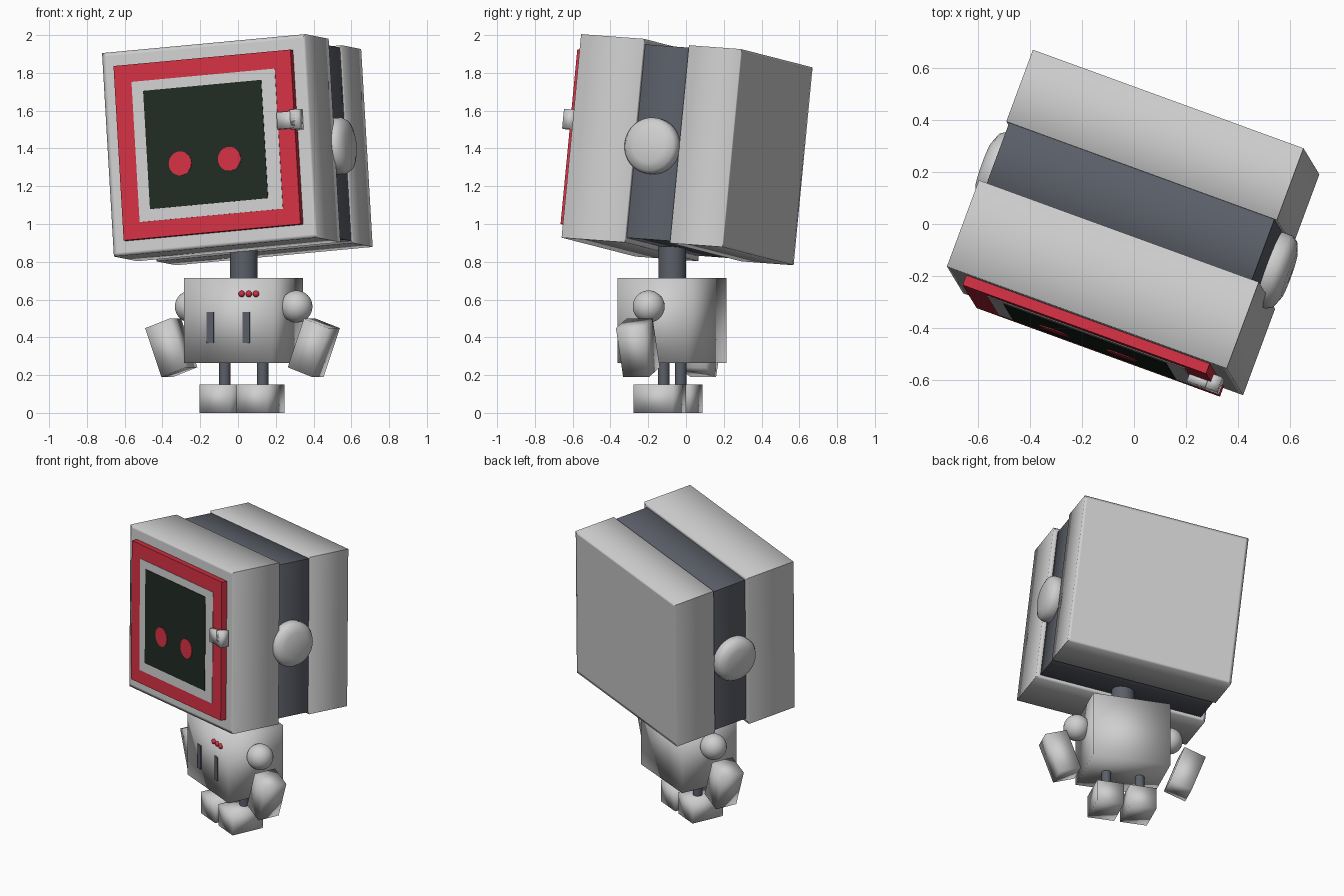
import bpy
import bmesh
from math import radians, pi
from mathutils import Matrix, Euler, Vector

if "Cube" in bpy.data.objects:
    bpy.data.objects.remove(bpy.data.objects["Cube"], do_unlink=True)


def material(name, rgb):
    m = bpy.data.materials.new(name)
    m.use_nodes = True
    m.diffuse_color = (*rgb, 1)
    node = next(n for n in m.node_tree.nodes if n.type == "BSDF_PRINCIPLED")
    node.inputs["Base Color"].default_value = (*rgb, 1)
    return m


SHELL = material("pale grey shell", (0.62, 0.62, 0.62))
DARK = material("slate grey", (0.105, 0.115, 0.14))
RED = material("signal red", (0.65, 0.03, 0.055))
SCREEN = material("dark green screen", (0.014, 0.024, 0.016))

# Frames of the tilted head and of the turned body
HEAD = Euler((radians(-4), radians(-5), radians(-20))).to_matrix().to_4x4()
BODY = Matrix.Translation((0.03, -0.073, 0)) @ Matrix.Rotation(radians(-24), 4, "Z")
MID_X, MID_Z = 0.123, 1.377


def finish(name, bm, frame, mat, smooth):
    bm.transform(frame)
    bmesh.ops.recalc_face_normals(bm, faces=bm.faces)
    for f in bm.faces:
        f.smooth = smooth
    mesh = bpy.data.meshes.new(name)
    bm.to_mesh(mesh)
    bm.free()
    mesh.materials.append(mat)
    ob = bpy.data.objects.new(name, mesh)
    bpy.context.collection.objects.link(ob)
    return ob


def box(name, frame, mat, centre, size, turn=0, smooth=False):
    bm = bmesh.new()
    bmesh.ops.create_cube(bm, size=1)
    bm.transform(Matrix.Translation(centre) @ Matrix.Rotation(turn, 4, "Y")
                 @ Matrix.Diagonal((*size, 1)))
    return finish(name, bm, frame, mat, smooth)


def slab(name, mat, rings):
    """Rectangular rings (y, half width, half height) joined front to back."""
    bm = bmesh.new()
    loops = []
    for y, w, h in rings:
        loops.append([bm.verts.new((MID_X + sx * w, y, MID_Z + sz * h))
                      for sx, sz in ((-1, -1), (1, -1), (1, 1), (-1, 1))])
    for a, b in zip(loops, loops[1:]):
        for i in range(4):
            j = (i + 1) % 4
            bm.faces.new((a[i], a[j], b[j], b[i]))
    bm.faces.new(loops[0])
    bm.faces.new(loops[-1])
    for a, b in zip(loops, loops[1:]):
        for u, v in zip(a, b):
            bm.edges.get((u, v)).smooth = False
    return finish(name, bm, HEAD, mat, True)


def shell_slab(name, mat, y0, y1, w, h, rim=0.02):
    return slab(name, mat, [(y0, w - rim, h - rim), (y0, w, h), ((y0 + y1) / 2, w, h),
                            (y1, w, h), (y1, w - rim, h - rim)])


def lathe(name, frame, mat, profile, segments=32):
    """Turn (radius, z) points about z, closed with caps."""
    bm = bmesh.new()
    pts = [bm.verts.new((r, 0, z)) for r, z in profile]
    edges = [bm.edges.new(p) for p in zip(pts, pts[1:])]
    bmesh.ops.spin(bm, geom=pts + edges, cent=(0, 0, 0), axis=(0, 0, 1),
                   angle=2 * pi, steps=segments)
    bmesh.ops.remove_doubles(bm, verts=bm.verts, dist=1e-5)
    bmesh.ops.holes_fill(bm, edges=bm.edges)
    ob = finish(name, bm, frame, mat, True)
    bpy.ops.object.select_all(action="DESELECT")
    ob.select_set(True)
    bpy.context.view_layer.objects.active = ob
    bpy.ops.object.shade_smooth_by_angle(angle=radians(50))
    return ob


def rod(name, frame, mat, centre, radius, length, axis=(0, 0, 1)):
    turn = Vector(axis).to_track_quat("Z", "Y").to_matrix().to_4x4()
    return lathe(name, frame @ Matrix.Translation(centre) @ turn, mat,
                 [(radius, -length / 2), (radius, length / 2)], 24)


def ball(name, frame, mat, centre, radius):
    bm = bmesh.new()
    bmesh.ops.create_uvsphere(bm, u_segments=24, v_segments=16, radius=radius)
    bm.transform(Matrix.Translation(centre))
    return finish(name, bm, frame, mat, True)


# Head: two pale shells with a dark core between them
shell_slab("front_shell", SHELL, -0.535, -0.18, 0.575, 0.542)
shell_slab("head_core", DARK, -0.2, 0.09, 0.545, 0.515)
shell_slab("back_shell", SHELL, 0.07, 0.365, 0.556, 0.527)

# Face: red surround, pale bezel, screen and eyes
box("face_surround", HEAD, RED, (MID_X, -0.553, 1.376), (1.0, 0.046, 0.929))
box("screen_bezel", HEAD, SHELL, (MID_X + 0.002, -0.576, 1.374), (0.81, 0.006, 0.747))
box("screen", HEAD, SCREEN, (0.117, -0.579, 1.379), (0.667, 0.006, 0.63))
for name, x in (("right_eye", -0.031), ("left_eye", 0.247)):
    rod(name, HEAD, RED, (x, -0.583, 1.291), 0.064, 0.006, (0, -1, 0))

# Latch on the face surround
box("latch_plate", HEAD, SHELL, (0.592, -0.585, 1.467), (0.115, 0.04, 0.09), smooth=True)
box("latch_grip", HEAD, SHELL, (0.635, -0.575, 1.467), (0.05, 0.06, 0.105), smooth=True)

# Round ear pods
EAR = [(0.125, 0.5), (0.15, 0.545), (0.15, 0.585), (0.135, 0.61), (0.09, 0.628), (0, 0.632)]
for name, side in (("left_ear", 1), ("right_ear", -1)):
    place = HEAD @ Matrix.Translation((MID_X, -0.078, 1.356)) @ Matrix.Rotation(side * pi / 2, 4, "Y")
    lathe(name, place, SHELL, EAR)

# Neck and torso
rod("neck", BODY, DARK, (0, 0, 0.78), 0.074, 0.2)
box("torso", BODY, SHELL, (0, 0, 0.49), (0.51, 0.405, 0.45), smooth=True)

# Chest details
for i in range(3):
    ball("chest_button_%d" % (i + 1), BODY, RED, (0.08 + 0.0415 * i, -0.205, 0.63), 0.017)
for name, x in (("right_vent", -0.102), ("left_vent", 0.106)):
    box(name, BODY, DARK, (x, -0.203, 0.452), (0.04, 0.009, 0.165))

# Limbs, mirrored across the body
for label, side in (("left", 1), ("right", -1)):
    ball(label + "_shoulder", BODY, SHELL, (side * 0.306, 0, 0.563), 0.085)
    box(label + "_arm", BODY, SHELL, (side * 0.413, -0.015, 0.345), (0.15, 0.15, 0.275),
        turn=side * radians(20), smooth=True)
    rod(label + "_leg", BODY, DARK, (side * 0.11, 0, 0.21), 0.03, 0.16)
    box(label + "_foot", BODY, SHELL, (side * 0.108, -0.024, 0.075), (0.176, 0.225, 0.15),
        smooth=True)
